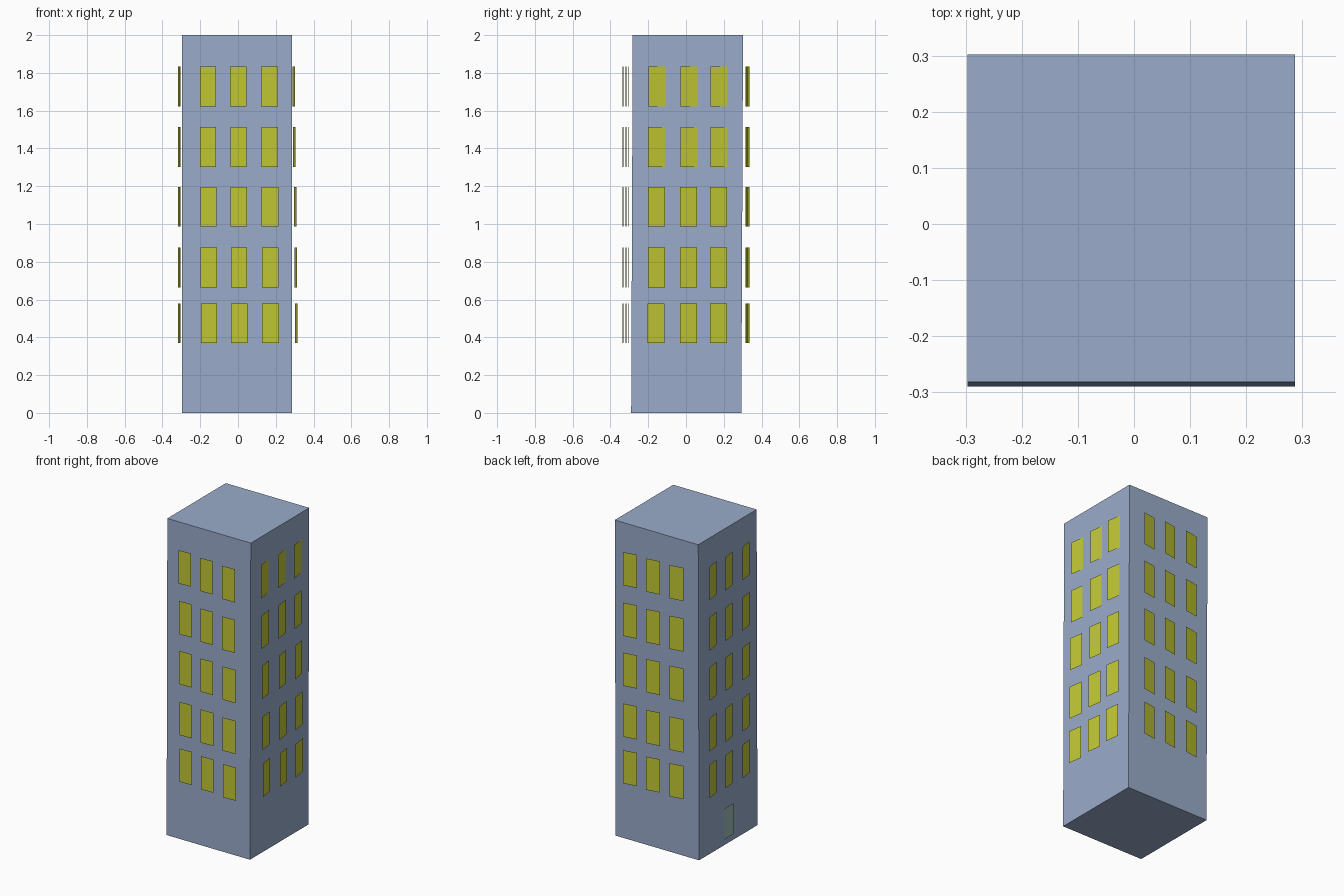
import bpy

if "Cube" in bpy.data.objects:
    bpy.data.objects.remove(bpy.data.objects["Cube"])


def material(name, rgb):
    m = bpy.data.materials.new(name)
    m.diffuse_color = (*rgb, 1)
    m.use_nodes = True
    m.node_tree.nodes["Principled BSDF"].inputs["Base Color"].default_value = m.diffuse_color
    return m


WALL = material("blue_grey_wall", (0.32, 0.41, 0.59))
GLASS = material("yellow_window", (0.53, 0.57, 0.034))
DOOR = material("grey_green_door", (0.33, 0.5, 0.46))


def add_mesh(name, verts, faces, mat):
    me = bpy.data.meshes.new(name)
    me.from_pydata(verts, [], faces)
    me.materials.append(mat)
    ob = bpy.data.objects.new(name, me)
    bpy.context.collection.objects.link(ob)
    return ob


def pane(p, q, z0, z1):
    # upright rectangle from p to q, listed left to right as seen from outside
    return [(*p, z0), (*q, z0), (*q, z1), (*p, z1)]


def pane_group(name, panes, mat):
    verts = [v for p in panes for v in p]
    faces = [tuple(range(i, i + 4)) for i in range(0, len(verts), 4)]
    return add_mesh(name, verts, faces, mat)


# tower block, leaning very slightly towards the back
x0, x1 = -0.297, 0.287
body = [(x, y, z) for z, ya, yb in ((0, -0.29, 0.293), (2, -0.282, 0.302))
        for x, y in ((x0, ya), (x1, ya), (x1, yb), (x0, yb))]
add_mesh("tower", body, [(3, 2, 1, 0), (4, 5, 6, 7), (0, 1, 5, 4),
                         (1, 2, 6, 5), (2, 3, 7, 6), (3, 0, 4, 7)], WALL)

# window rows (bottom, top), and the sideways drift of each row
ROWS = [(0.37, 0.58), (0.665, 0.875), (0.987, 1.197), (1.303, 1.513), (1.623, 1.833)]

# per side: the three panes in plan, and the shift per row downwards
SIDES = {
    "front_windows": ([((-0.202, -0.305), (-0.117, -0.302)),
                       ((-0.042, -0.319), (0.044, -0.316)),
                       ((0.122, -0.335), (0.211, -0.332))], (0.0015, 0)),
    "right_windows": ([((0.302, -0.199), (0.289, -0.109)),
                       ((0.302, -0.029), (0.289, 0.061)),
                       ((0.302, 0.130), (0.289, 0.220))], (0.0034, -0.001)),
    "back_windows": ([((-0.115, 0.329), (-0.203, 0.315)),
                      ((0.047, 0.333), (-0.041, 0.319)),
                      ((0.204, 0.337), (0.116, 0.323))], (0, 0)),
    "left_windows": ([((-0.318, 0.218), (-0.305, 0.129)),
                      ((-0.318, 0.058), (-0.306, -0.029)),
                      ((-0.318, -0.112), (-0.306, -0.200))], (0, 0)),
}
for name, (cols, (dx, dy)) in SIDES.items():
    panes = []
    for i, (z0, z1) in enumerate(reversed(ROWS)):
        for p, q in cols:
            panes.append(pane((p[0] + i * dx, p[1] + i * dy),
                              (q[0] + i * dx, q[1] + i * dy), z0, z1))
    pane_group(name, panes, GLASS)

# door low on the left side
pane_group("door", [pane((-0.303, 0.055), (-0.302, -0.05), 0.04, 0.235)], DOOR)
